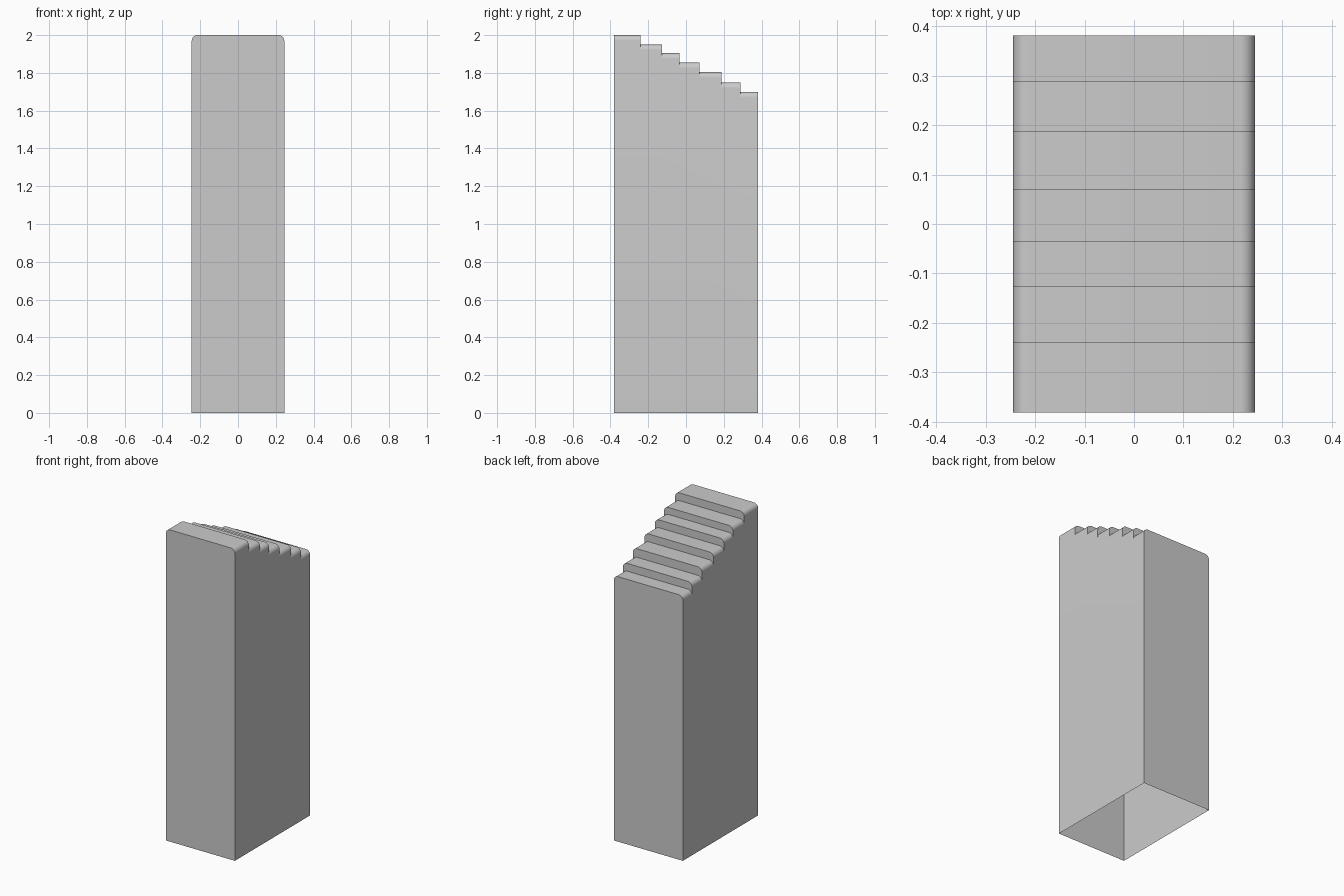
import bpy, bmesh, math

if "Cube" in bpy.data.objects:
    bpy.data.objects.remove(bpy.data.objects["Cube"], do_unlink=True)

HALF_WIDTH, RADIUS, SEGMENTS = 0.245, 0.03, 8
EDGES = [-0.382, -0.24, -0.127, -0.034, 0.071, 0.188, 0.289, 0.382]
HEIGHTS = [2.0, 1.95, 1.905, 1.855, 1.805, 1.75, 1.7]

grey = bpy.data.materials.new("plain grey")
grey.use_nodes = True
grey.diffuse_color = (0.6, 0.6, 0.6, 1)
grey.node_tree.nodes["Principled BSDF"].inputs["Base Color"].default_value = (0.6, 0.6, 0.6, 1)

bm = bmesh.new()


def arch(y, top):
    """Rounded top outline of a tread, from the -x side to the +x side."""
    row = []
    for side in (-1, 1):
        for i in range(SEGMENTS + 1):
            step = i if side < 0 else SEGMENTS - i
            a = step / SEGMENTS * math.pi / 2
            x = HALF_WIDTH - RADIUS + RADIUS * math.cos(a)
            row.append(bm.verts.new((side * x, y, top - RADIUS + RADIUS * math.sin(a))))
    return row


# Treads with rounded side edges
rows = []
for y0, y1, top in zip(EDGES, EDGES[1:], HEIGHTS):
    front, back = arch(y0, top), arch(y1, top)
    rows += [front, back]
    for i in range(len(front) - 1):
        bm.faces.new((front[i], front[i + 1], back[i + 1], back[i]))

# Risers between neighbouring treads
for upper, lower in zip(rows[1:-1:2], rows[2::2]):
    bm.faces.new(upper + lower[::-1])

# Front, back and side walls; the underside stays open
feet = [[bm.verts.new((s * HALF_WIDTH, y, 0)) for s in (-1, 1)]
        for y in (EDGES[0], EDGES[-1])]
for foot, row in zip(feet, (rows[0], rows[-1])):
    bm.faces.new([foot[0]] + row + [foot[1]])
for s in (0, -1):
    bm.faces.new([feet[0][s]] + [row[s] for row in rows] + [feet[1][s]])

bmesh.ops.recalc_face_normals(bm, faces=bm.faces[:])
mesh = bpy.data.meshes.new("stepped_block")
bm.to_mesh(mesh)
bm.free()
mesh.materials.append(grey)

block = bpy.data.objects.new("stepped_block", mesh)
bpy.context.collection.objects.link(block)
bpy.ops.object.select_all(action="DESELECT")
block.select_set(True)
bpy.context.view_layer.objects.active = block
bpy.ops.object.shade_smooth_by_angle(angle=math.radians(30))
